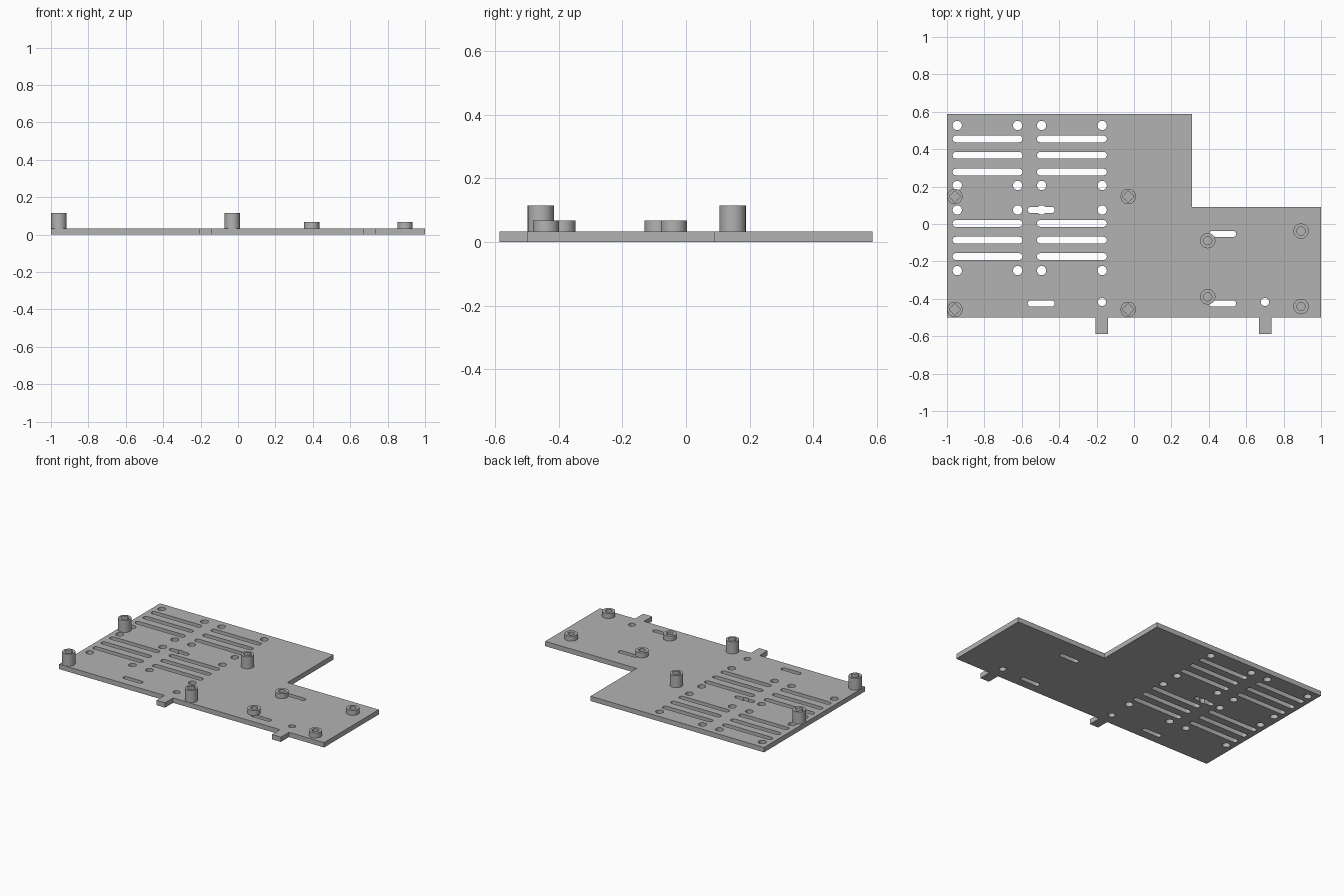
import bpy, bmesh, math

cube = bpy.data.objects.get("Cube")
if cube:
    bpy.data.objects.remove(cube, do_unlink=True)

THICK = 0.033
grey = bpy.data.materials.new("mid grey")
grey.use_nodes = True
grey.diffuse_color = (0.45, 0.45, 0.45, 1)
grey.node_tree.nodes["Principled BSDF"].inputs["Base Color"].default_value = (0.45, 0.45, 0.45, 1)


def make_object(name, bm):
    bmesh.ops.recalc_face_normals(bm, faces=bm.faces[:])
    mesh = bpy.data.meshes.new(name)
    bm.to_mesh(mesh)
    bm.free()
    mesh.materials.append(grey)
    obj = bpy.data.objects.new(name, mesh)
    bpy.context.collection.objects.link(obj)
    return obj


def add_prism(bm, outline, z0, z1):
    base = bm.faces.new([bm.verts.new((x, y, z0)) for x, y in outline])
    new = bmesh.ops.extrude_face_region(bm, geom=[base], use_keep_orig=True)["geom"]
    top = [v for v in new if isinstance(v, bmesh.types.BMVert)]
    bmesh.ops.translate(bm, verts=top, vec=(0, 0, z1 - z0))


def circle(x, y, r, n):
    return [(x + r * math.cos(math.tau * i / n), y + r * math.sin(math.tau * i / n)) for i in range(n)]


def slot(x, y, length, width, n=8):
    r, half = width / 2, length / 2 - width / 2
    ends = ((half, -math.pi / 2), (-half, math.pi / 2))
    return [(x + dx + r * math.cos(a0 + math.pi * i / n), y + r * math.sin(a0 + math.pi * i / n))
            for dx, a0 in ends for i in range(n + 1)]


def shade(obj):
    bpy.ops.object.select_all(action='DESELECT')
    obj.select_set(True)
    bpy.context.view_layer.objects.active = obj
    bpy.ops.object.shade_smooth_by_angle(angle=math.radians(30))


# Plate: L-shaped outline with two tabs on the front edge
bm = bmesh.new()
add_prism(bm, [(-1, -0.5), (-0.205, -0.5), (-0.205, -0.587), (-0.14, -0.587), (-0.14, -0.5),
               (0.667, -0.5), (0.667, -0.587), (0.735, -0.587), (0.735, -0.5),
               (1, -0.5), (1, 0.09), (0.31, 0.09), (0.31, 0.587), (-1, 0.587)], 0, THICK)
plate = make_object("base_plate", bm)

# Slots: two columns of long vents, four short mounting slots
slots = [slot(x, y, 0.374, 0.036) for x in (-0.783, -0.332)
         for y in (0.455, 0.367, 0.278, 0.003, -0.086, -0.174)]
slots += [slot(x, y, 0.145, 0.032) for x, y in
          ((-0.496, 0.075), (-0.496, -0.425), (0.474, -0.053), (0.474, -0.425))]

# Round holes: a grid around the vents, plus one behind each tab
holes = [circle(x, y, 0.025, 16) for x in (-0.945, -0.622, -0.494, -0.17)
         for y in (0.527, 0.206, 0.075, -0.249)]
holes += [circle(x, -0.417, 0.022, 16) for x in (-0.171, 0.70)]

for name, outlines in (("slot_cutter", slots), ("hole_cutter", holes)):
    bm = bmesh.new()
    for outline in outlines:
        add_prism(bm, outline, -0.05, 0.1)
    cutter = make_object(name, bm)
    cutter.hide_render = True
    cutter.hide_set(True)
    cut = plate.modifiers.new(name, 'BOOLEAN')
    cut.operation = 'DIFFERENCE'
    cut.solver = 'EXACT'
    cut.object = cutter

# Bake the cuts so that no helper is left over
bpy.context.view_layer.update()
evaluated = plate.evaluated_get(bpy.context.evaluated_depsgraph_get())
plate_mesh = bpy.data.meshes.new_from_object(evaluated)
plate.modifiers.clear()
plate.data = plate_mesh
for name in ("slot_cutter", "hole_cutter"):
    bpy.data.objects.remove(bpy.data.objects[name], do_unlink=True)
shade(plate)


# Standoffs: hollow posts with a blind bore down to the plate
def standoff(name, x, y, top, bore, lobe, n=32):
    bm = bmesh.new()
    rings = []
    for inner, z in ((False, THICK), (False, top), (True, top), (True, THICK)):
        ring = []
        for i in range(n):
            a = math.tau * i / n
            r = bore + lobe * math.cos(4 * a) if inner else 0.041
            ring.append(bm.verts.new((x + r * math.cos(a), y + r * math.sin(a), z)))
        rings.append(ring)
    for k in range(4):
        a, b = rings[k], rings[(k + 1) % 4]
        for i in range(n):
            j = (i + 1) % n
            bm.faces.new((a[i], a[j], b[j], b[i]))
    shade(make_object(name, bm))


tall = [(x, y) for x in (-0.958, -0.031) for y in (0.147, -0.457)]
for i, (x, y) in enumerate(tall):
    standoff(f"tall_standoff_{i + 1}", x, y, 0.115, 0.025, 0.004)

low = [(0.394, -0.089), (0.394, -0.389), (0.893, -0.038), (0.893, -0.441)]
for i, (x, y) in enumerate(low):
    standoff(f"low_standoff_{i + 1}", x, y, 0.067, 0.022, 0)
